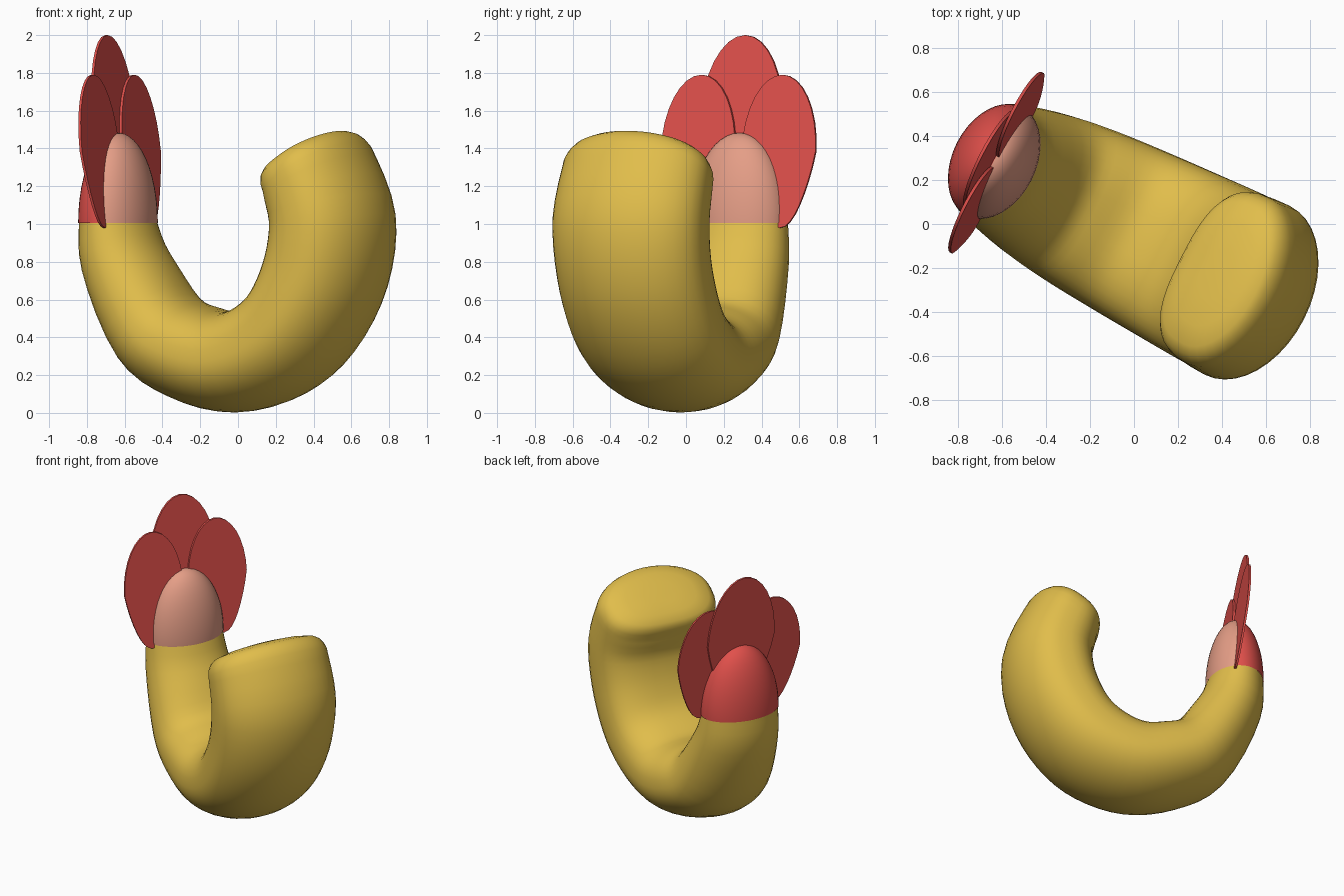
import bpy, bmesh, math
from mathutils import Matrix, Vector

if "Cube" in bpy.data.objects:
    bpy.data.objects.remove(bpy.data.objects["Cube"])

# Everything is built in a local frame (x along the bend, y across) and turned into place
PLACE = Matrix.Translation((-0.016, -0.031, 0)) @ Matrix.Rotation(math.radians(-27), 4, 'Z')


def material(name, rgb):
    m = bpy.data.materials.new(name)
    m.diffuse_color = (*rgb, 1)
    m.use_nodes = True
    m.node_tree.nodes["Principled BSDF"].inputs["Base Color"].default_value = m.diffuse_color
    return m


yellow = material("golden yellow", (0.75, 0.51, 0.07))
red = material("coral red", (0.75, 0.08, 0.07))
pink = material("pale pink", (0.78, 0.34, 0.24))


def finish(bm, name, mats, angle=50):
    bmesh.ops.recalc_face_normals(bm, faces=bm.faces)
    me = bpy.data.meshes.new(name)
    bm.to_mesh(me)
    bm.free()
    for m in mats:
        me.materials.append(m)
    ob = bpy.data.objects.new(name, me)
    ob.matrix_world = PLACE
    bpy.context.collection.objects.link(ob)
    bpy.ops.object.select_all(action='DESELECT')
    ob.select_set(True)
    bpy.context.view_layer.objects.active = ob
    bpy.ops.object.shade_smooth_by_angle(angle=math.radians(angle))
    return ob


def catmull(p0, p1, p2, p3, t):
    return [0.5 * (2 * b + (c - a) * t + (2 * a - 5 * b + 4 * c - d) * t * t
                   + (3 * b - a - 3 * c + d) * t ** 3)
            for a, b, c, d in zip(p0, p1, p2, p3)]


# Body: x, z, travel angle, in-plane radius, side radius, inner squareness
KEYS = [
    (-0.695, 1.01, -90, 0.187, 0.27, 2.0),
    (-0.65, 0.80, -76, 0.22, 0.295, 2.1),
    (-0.46, 0.45, -45, 0.25, 0.345, 2.3),
    (-0.25, 0.32, -22, 0.262, 0.375, 2.5),
    (0.0, 0.27, 0, 0.268, 0.395, 2.6),
    (0.25, 0.345, 24, 0.278, 0.41, 2.7),
    (0.43, 0.50, 45, 0.285, 0.42, 2.8),
    (0.56, 0.75, 70, 0.29, 0.425, 2.8),
    (0.596, 1.03, 95, 0.285, 0.43, 2.8),
    (0.505, 1.29, 123, 0.265, 0.42, 2.8),
]
N = 40


def ring(bm, key, offset=0.0, scale=1.0):
    x, z, ang, a, b, n = key
    t = math.radians(ang)
    cx, cz = x + math.cos(t) * offset, z + math.sin(t) * offset
    verts = []
    for i in range(N):
        w = 2 * math.pi * i / N
        c, s = math.cos(w), math.sin(w)
        p = 2 / n if c < 0 else 1.0
        c = math.copysign(abs(c) ** p, c) * a * scale
        s = math.copysign(abs(s) ** p, s) * b * scale
        verts.append(bm.verts.new((cx + math.sin(t) * c, s, cz - math.cos(t) * c)))
    return verts


bm = bmesh.new()
rings = []
for i in range(len(KEYS) - 1):
    quad = [KEYS[max(0, min(len(KEYS) - 1, i + k))] for k in (-1, 0, 1, 2)]
    for j in range(4):
        rings.append(ring(bm, catmull(*quad, j / 4)))
# domed blunt end
for off, sc in ((0, 1), (0.04, 0.975), (0.075, 0.92), (0.1, 0.83), (0.12, 0.6), (0.13, 0.3)):
    rings.append(ring(bm, KEYS[-1], off, sc))
for r0, r1 in zip(rings, rings[1:]):
    for i in range(N):
        k = (i + 1) % N
        bm.faces.new((r0[i], r0[k], r1[k], r1[i]))
bm.faces.new(rings[0])
bm.faces.new(rings[-1])
finish(bm, "curved_body", [yellow])

# Plane the petals lie in: leans outward as it rises
LEAN = 0.105


def plane_x(z):
    return -0.645 - LEAN * (z - 0.98)


# Domed tip: half ellipsoid, pink on the inner side of the petals, red on the outer
bm = bmesh.new()
bmesh.ops.create_uvsphere(bm, u_segments=40, v_segments=24, radius=1)
bmesh.ops.transform(bm, verts=bm.verts, matrix=Matrix.Translation((-0.695, 0, 1.01))
                    @ Matrix.Diagonal((0.19, 0.277, 0.473, 1)))
bmesh.ops.bisect_plane(bm, geom=bm.verts[:] + bm.edges[:] + bm.faces[:],
                       plane_co=(0, 0, 1.005), plane_no=(0, 0, 1), clear_inner=True)
bmesh.ops.bisect_plane(bm, geom=bm.verts[:] + bm.edges[:] + bm.faces[:],
                       plane_co=(plane_x(1), 0, 1), plane_no=Vector((1, 0, LEAN)).normalized())
for f in bm.faces:
    c = f.calc_center_median()
    f.material_index = 1 if c.x > plane_x(c.z) else 0
finish(bm, "domed_tip", [red, pink])


# Petals: thin egg-shaped plates, narrower towards the base
def petal(name, cy, cz, w, h, shift, base):
    bm = bmesh.new()
    half = 0.007
    sides = []
    for d in (-half, half):
        loop = []
        for i in range(32):
            t = 2 * math.pi * i / 32
            z = cz + h * math.sin(t)
            low = max(0, -math.sin(t))
            y = cy + w * math.cos(t) * (1 - 0.3 * low) + base * low ** 2
            loop.append(bm.verts.new((plane_x(z) + shift + d, y, z)))
        sides.append(loop)
        bm.faces.new(loop)
    for i in range(32):
        k = (i + 1) % 32
        bm.faces.new((sides[0][i], sides[0][k], sides[1][k], sides[1][i]))
    finish(bm, name, [red], 30)


petal("middle_petal", 0, 1.52, 0.25, 0.48, -0.01, 0)
for side, label in ((-1, "left"), (1, "right")):
    petal(label + "_petal", side * 0.24, 1.385, 0.22, 0.405, 0.006, side * 0.03)
